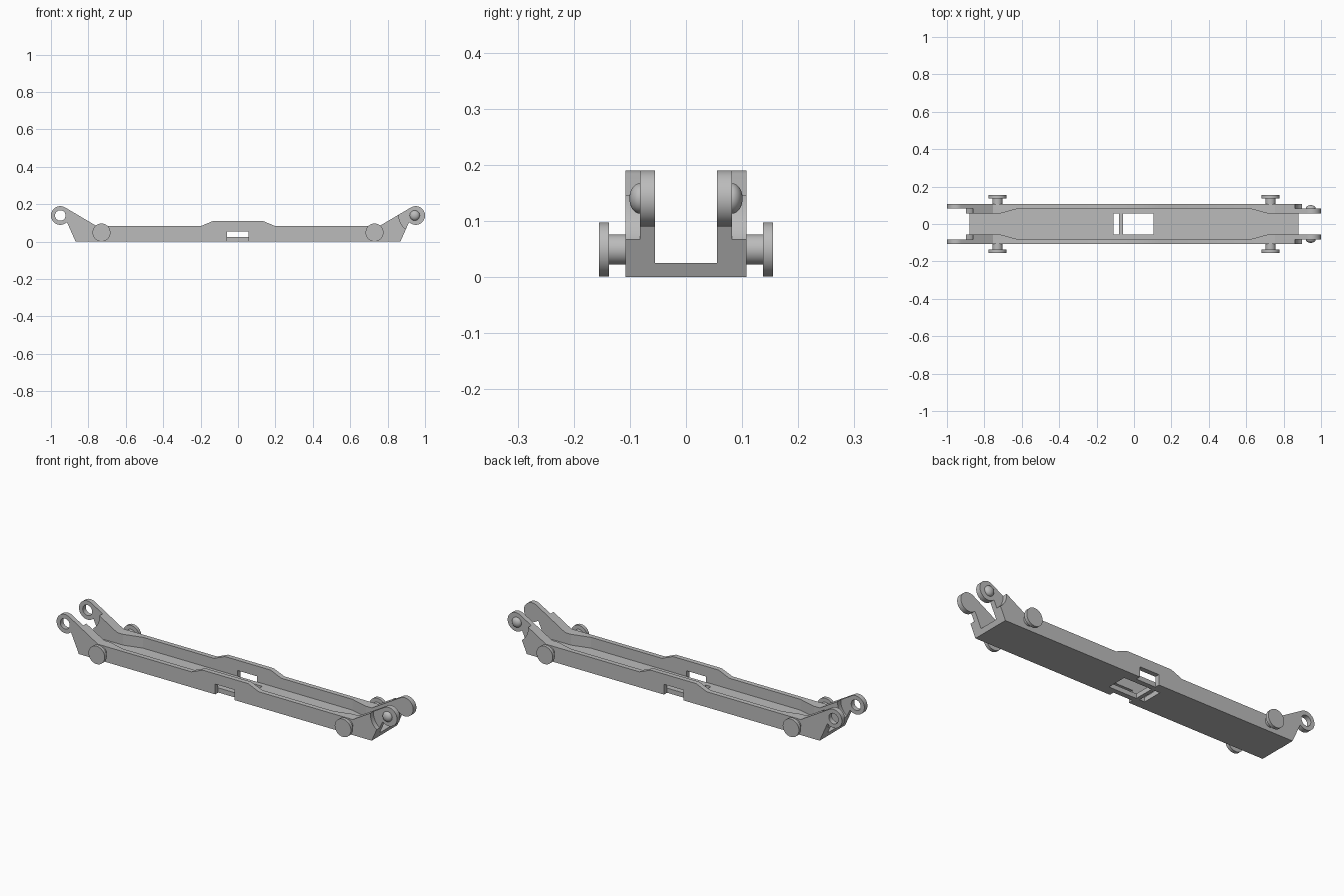
import bpy, bmesh
from math import radians, cos, sin, pi
from mathutils import Matrix

cube = bpy.data.objects.get("Cube")
if cube:
    bpy.data.objects.remove(cube, do_unlink=True)

grey = bpy.data.materials.new("mid_grey")
grey.use_nodes = True
COLOUR = (0.5, 0.5, 0.5, 1)
grey.diffuse_color = COLOUR
grey.node_tree.nodes["Principled BSDF"].inputs["Base Color"].default_value = COLOUR

PIVOT_X, PIVOT_Z, RING = 0.95, 0.14, 0.05
INNER, SPLIT, OUTER = 0.055, 0.082, 0.108
FLOOR = 0.025


def finish(bm, name):
    bmesh.ops.recalc_face_normals(bm, faces=bm.faces)
    mesh = bpy.data.meshes.new(name)
    bm.to_mesh(mesh)
    bm.free()
    mesh.materials.append(grey)
    obj = bpy.data.objects.new(name, mesh)
    bpy.context.collection.objects.link(obj)
    return obj


def activate(obj):
    bpy.ops.object.select_all(action='DESELECT')
    obj.select_set(True)
    bpy.context.view_layer.objects.active = obj


def smooth(obj):
    activate(obj)
    bpy.ops.object.shade_smooth_by_angle(angle=radians(30))


def prism(name, points, start, end, axis='y'):
    """Extrude an xz outline along y, or an xy outline along z."""
    bm = bmesh.new()
    place = (lambda p: (p[0], start, p[1])) if axis == 'y' else (lambda p: (p[0], p[1], start))
    face = bm.faces.new([bm.verts.new(place(p)) for p in points])
    side = bmesh.ops.extrude_face_region(bm, geom=[face])
    shift = (0, end - start, 0) if axis == 'y' else (0, 0, end - start)
    bmesh.ops.translate(bm, vec=shift, verts=[v for v in side["geom"] if isinstance(v, bmesh.types.BMVert)])
    return finish(bm, name)


def box(name, x0, x1, y0, y1, z0, z1):
    return prism(name, [(x0, z0), (x1, z0), (x1, z1), (x0, z1)], y0, y1)


def disc(name, x, z, radius, y0, y1):
    ring = [(x + radius * cos(2 * pi * i / 48), z + radius * sin(2 * pi * i / 48)) for i in range(48)]
    return prism(name, ring, y0, y1)


def cut(obj, *cutters):
    activate(obj)
    for cutter in cutters:
        mod = obj.modifiers.new("cut", 'BOOLEAN')
        mod.operation, mod.solver, mod.object = 'DIFFERENCE', 'EXACT', cutter
        bpy.ops.object.modifier_apply(modifier=mod.name)
        bpy.data.objects.remove(cutter, do_unlink=True)


def flip(points):
    return [(-x, z) for x, z in reversed(points)]


# Outline of the raised end arm, from its slanted foot round the eye to the rail
eye = [(PIVOT_X + RING * cos(radians(a)), PIVOT_Z + RING * sin(radians(a)))
       for a in range(-135, 121, 5)]
arm = eye + [(0.755, 0.083)]
half = [(0.868, 0)] + arm + [(0.2, 0.083), (0.135, 0.11)]

for s, side in ((-1, "right"), (1, "left")):
    # Outer side wall: eye at one end, clearance arc at the other, window in the middle
    wall = prism(side + "_side_wall", half + flip(half), s * SPLIT, s * OUTER)
    cut(wall,
        disc("arc_cutter", PIVOT_X, PIVOT_Z, 0.09, s * 0.06, s * 0.13),
        disc("eye_cutter", -PIVOT_X, PIVOT_Z, 0.028, s * 0.06, s * 0.13),
        box("window_cutter", -0.06, 0.055, s * 0.06, s * 0.13, -0.02, 0.055))
    smooth(wall)

    # Thick inner layer of the wall at both ends, tapering towards the middle
    for e, end in ((-1, "socket"), (1, "ball")):
        outline = [(0.72, FLOOR), (0.879, FLOOR)] + arm + [(0.72, 0.083)]
        plate = prism(f"{side}_{end}_arm", outline if e > 0 else flip(outline), s * INNER, s * SPLIT)
        if e < 0:
            cut(plate, disc("arc_cutter", -PIVOT_X, PIVOT_Z, 0.09, s * 0.03, s * 0.13))
        smooth(plate)
        prism(f"{side}_{end}_taper",
              [(e * 0.62, s * SPLIT), (e * 0.72, s * SPLIT), (e * 0.72, s * INNER)],
              FLOOR, 0.083, 'z')

        # Headed pin on the outside
        smooth(disc(f"{side}_{end}_pin_shaft", e * 0.73, 0.049, 0.027, s * OUTER, s * 0.138))
        smooth(disc(f"{side}_{end}_pin_head", e * 0.73, 0.049, 0.048, s * 0.137, s * 0.155))

    # Rounded snap knob on the ball arm
    bm = bmesh.new()
    bmesh.ops.create_uvsphere(bm, u_segments=32, v_segments=16, radius=0.027)
    bmesh.ops.transform(bm, verts=bm.verts, matrix=Matrix.Translation((0.945, s * SPLIT, PIVOT_Z))
                        @ Matrix.Diagonal((1, 0.7, 1, 1)))
    smooth(finish(bm, side + "_knob"))

# Floor of the channel with its square opening and narrow slot
floor = prism("channel_floor", [(-0.868, 0), (0.868, 0), (0.879, FLOOR), (-0.879, FLOOR)], -SPLIT, SPLIT)
cut(floor,
    box("opening_cutter", -0.06, 0.105, -INNER, INNER, -0.05, 0.1),
    box("slot_cutter", -0.11, -0.08, -INNER, INNER, -0.05, 0.1))
